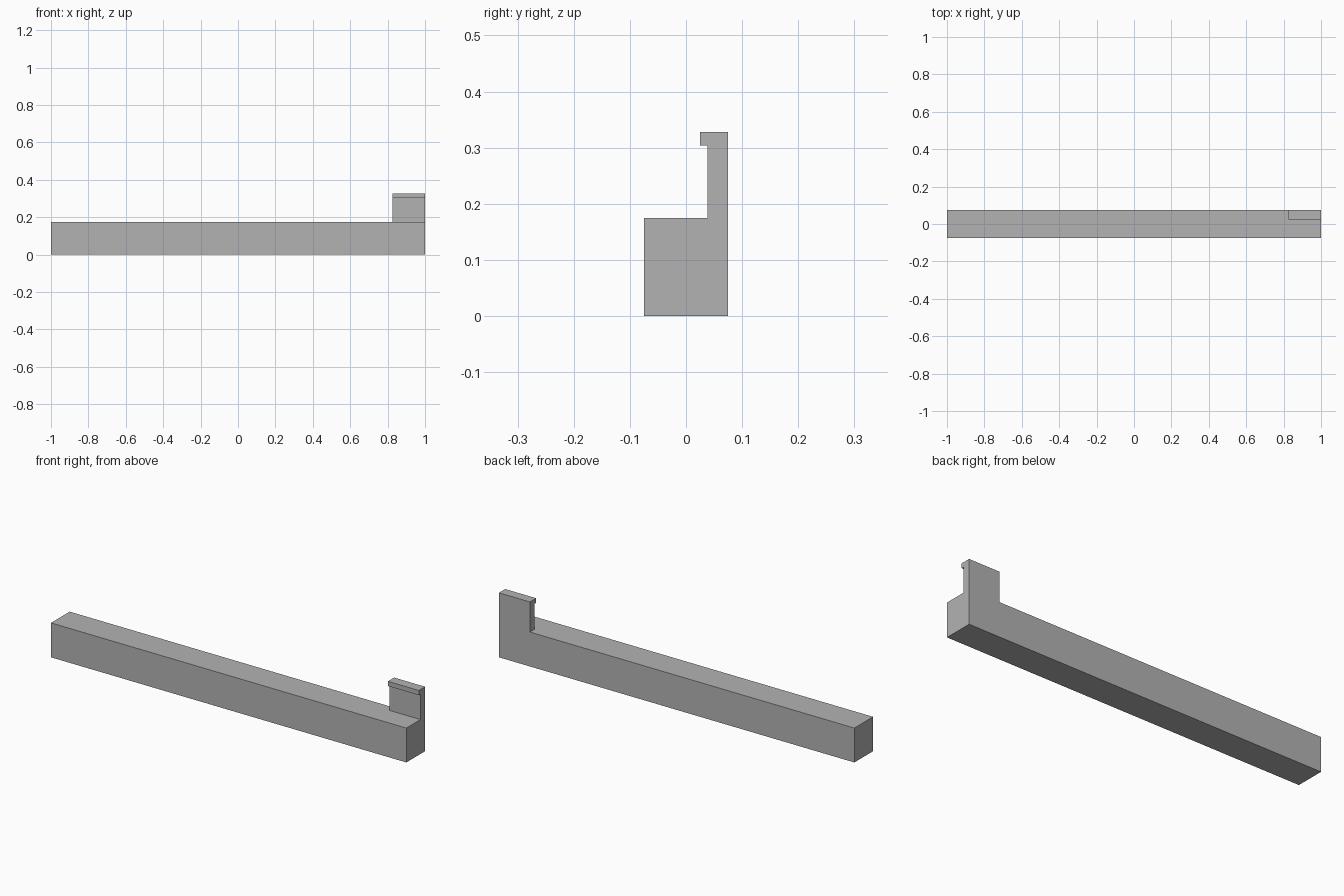
import bpy
import bmesh

if "Cube" in bpy.data.objects:
    bpy.data.objects.remove(bpy.data.objects["Cube"])

X0, X1, X2 = -1.0, 0.826, 1.0        # beam start, clip start, shared end
Y0, Y1, YP, YL = -0.075, 0.075, 0.038, 0.025
ZB, ZL, ZT = 0.175, 0.304, 0.328     # beam top, lip underside, clip top

grey = bpy.data.materials.new("plain grey")
grey.diffuse_color = (0.45, 0.45, 0.45, 1.0)
grey.use_nodes = True
grey.node_tree.nodes["Principled BSDF"].inputs["Base Color"].default_value = grey.diffuse_color

# Cross-sections as (y, z)
beam = [(Y0, 0), (Y1, 0), (Y1, ZB), (YP, ZB), (Y0, ZB)]
clip = [(YP, ZB), (Y1, ZB), (Y1, ZT), (YL, ZT), (YL, ZL), (YP, ZL)]

bm = bmesh.new()


def prism(profile, xa, xb, skip_edges=(), start=True, end=True):
    """Sweep a cross-section along x, leaving out faces that join neighbours."""
    a = [bm.verts.new((xa, y, z)) for y, z in profile]
    b = [bm.verts.new((xb, y, z)) for y, z in profile]
    n = len(profile)
    for i in range(n):
        if i not in skip_edges:
            j = (i + 1) % n
            bm.faces.new((a[i], a[j], b[j], b[i]))
    if start:
        bm.faces.new(a)
    if end:
        bm.faces.new(b)


# Long beam, its end section and the upright clip with a lip
prism(beam, X0, X1, end=False)
prism(beam, X1, X2, skip_edges=(2,), start=False)
prism(clip, X1, X2, skip_edges=(0,))

# Weld into one solid and merge the flat faces
bmesh.ops.remove_doubles(bm, verts=bm.verts[:], dist=1e-5)
bmesh.ops.dissolve_limit(bm, angle_limit=0.01, verts=bm.verts[:], edges=bm.edges[:])
bmesh.ops.recalc_face_normals(bm, faces=bm.faces[:])

mesh = bpy.data.meshes.new("beam_with_clip")
bm.to_mesh(mesh)
bm.free()
mesh.materials.append(grey)
obj = bpy.data.objects.new("beam_with_clip", mesh)
bpy.context.collection.objects.link(obj)
